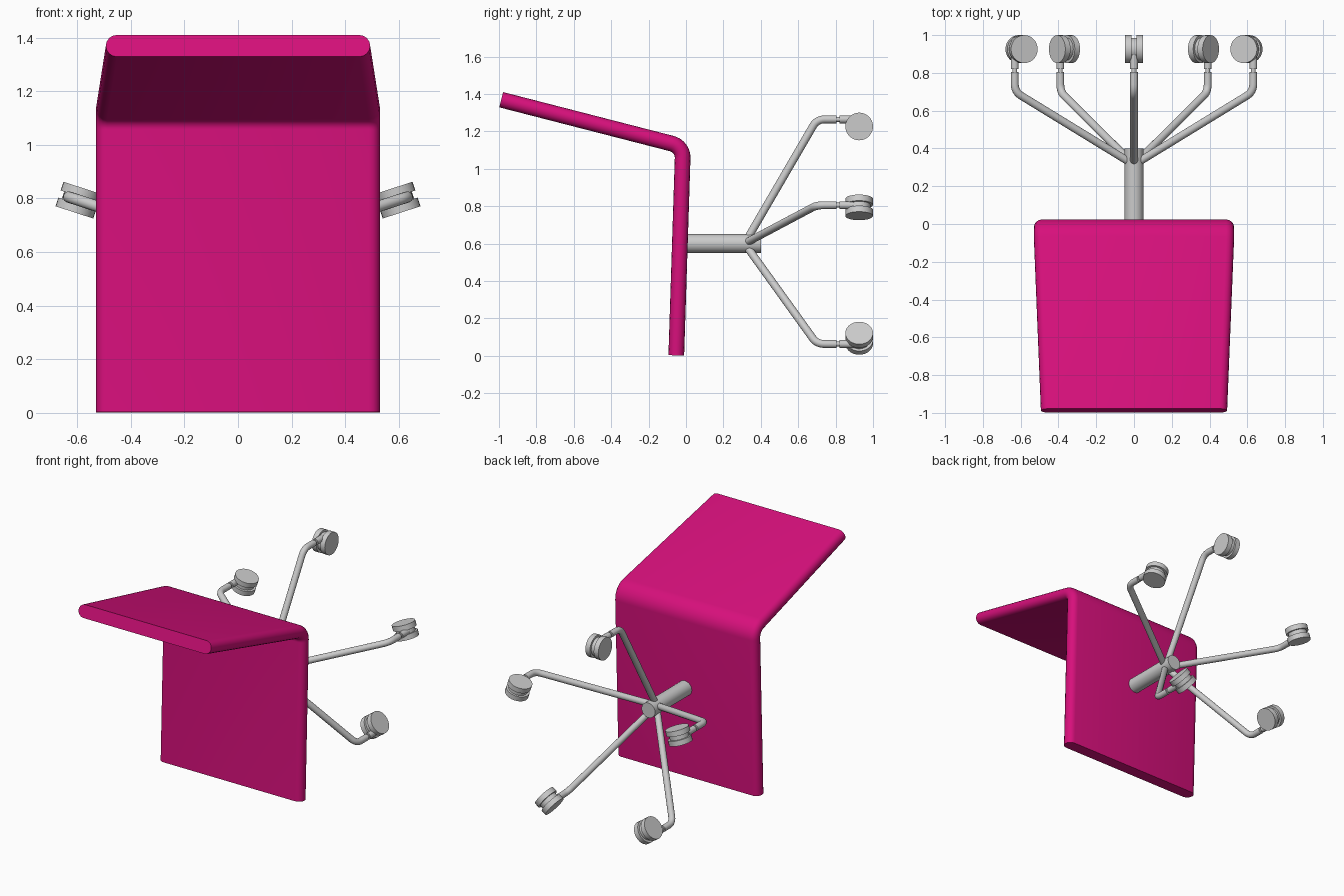
import bpy, bmesh
from math import sin, cos, tan, pi, radians
from mathutils import Vector

if "Cube" in bpy.data.objects:
    bpy.data.objects.remove(bpy.data.objects["Cube"])


def loft(name, rings):
    """Mesh skinned over rings of equal point count, capped at both ends."""
    bm = bmesh.new()
    loops = [[bm.verts.new(p) for p in ring] for ring in rings]
    n = len(loops[0])
    for a, b in zip(loops, loops[1:]):
        for i in range(n):
            j = (i + 1) % n
            bm.faces.new((a[i], a[j], b[j], b[i]))
    bm.faces.new(loops[0])
    bm.faces.new(loops[-1])
    bmesh.ops.recalc_face_normals(bm, faces=bm.faces)
    me = bpy.data.meshes.new(name)
    bm.to_mesh(me)
    bm.free()
    return me


def add(name, me, location=(0, 0, 0), turn=0):
    ob = bpy.data.objects.new(name, me)
    ob.location = location
    ob.rotation_euler = (0, turn, 0)
    bpy.context.collection.objects.link(ob)
    return ob


def bent_path(start, corner, end, radius, steps):
    """Path in the YZ plane with a filleted corner."""
    s, c, e = (Vector((0, *p)) for p in (start, corner, end))
    d1, d2 = (c - s).normalized(), (e - c).normalized()
    turn = d1.angle(d2)
    p0 = c - d1 * radius * tan(turn / 2)
    n = (d2 - d1 * d1.dot(d2)).normalized()
    arc = [p0 + radius * (d1 * sin(turn * i / steps) + n * (1 - cos(turn * i / steps)))
           for i in range(steps + 1)]
    return [s] + arc + [e]


def sweep(name, path, sections):
    """Carry (x, normal) cross-sections along a YZ path."""
    rings = []
    for k, p in enumerate(path):
        t = Vector()
        if k > 0:
            t += (p - path[k - 1]).normalized()
        if k < len(path) - 1:
            t += (path[k + 1] - p).normalized()
        t.normalize()
        n = Vector((0, -t.z, t.y))
        rings.append([p + Vector((x, 0, 0)) + n * h for x, h in sections[k]])
    return loft(name, rings)


def circle(r, n=16):
    return [(r * cos(2 * pi * i / n), r * sin(2 * pi * i / n)) for i in range(n)]


def stadium(half, r=0.042, steps=8):
    pts = []
    for side in (1, -1):
        for i in range(steps + 1):
            a = -pi / 2 + pi * i / steps
            pts.append((side * (half - r + r * cos(a)), side * r * sin(a)))
    return pts


# Seat and backrest: one bent padded panel, tapering along the backrest
path = bent_path((-0.052, 0.002), (-0.016, 1.119), (-0.988, 1.369), 0.078, 10)
sections = [stadium(0.53)] * (len(path) - 1) + [stadium(0.493)]
panel = add("seat_and_backrest", sweep("seat_and_backrest", path, sections))
mat = bpy.data.materials.new("pink_cover")
mat.diffuse_color = (0.68, 0.005, 0.2, 1)
mat.use_nodes = True
mat.node_tree.nodes["Principled BSDF"].inputs["Base Color"].default_value = mat.diffuse_color
panel.data.materials.append(mat)

# Central column
HUB = (0, 0, 0.6)
add("column", sweep("column", [Vector((0, -0.03, 0)), Vector((0, 0.4, 0))],
                    [circle(0.05, 24)] * 2), HUB)

# Leg with bent end, narrow neck and caster stem
leg_path = bent_path((0.325, 0.02), (0.70, 0.664), (0.805, 0.664), 0.07, 6)
leg_r = [0.021] * len(leg_path)
for y, r in ((0.8055, 0.013), (0.8195, 0.013), (0.82, 0.021), (0.895, 0.021)):
    leg_path.append(Vector((0, y, 0.664)))
    leg_r.append(r)
leg_mesh = sweep("leg", leg_path, [circle(r) for r in leg_r])

# Twin-disc caster wheel
profile = [(-0.048, 0.074), (-0.014, 0.074), (-0.014, 0.06),
           (0.014, 0.06), (0.014, 0.074), (0.048, 0.074)]
wheel_mesh = loft("caster_wheel", [[(x, 0.926 + a, 0.626 + b) for a, b in circle(r, 28)]
                                   for x, r in profile])

# Five-way star base
for i in range(5):
    add(f"leg_{i + 1}", leg_mesh, HUB, radians(72 * i))
    add(f"caster_wheel_{i + 1}", wheel_mesh, HUB, radians(72 * i))

# Smooth shading with crisp edges
for ob in bpy.context.collection.objects:
    ob.select_set(True)
bpy.context.view_layer.objects.active = panel
bpy.ops.object.shade_smooth_by_angle(angle=radians(32))
